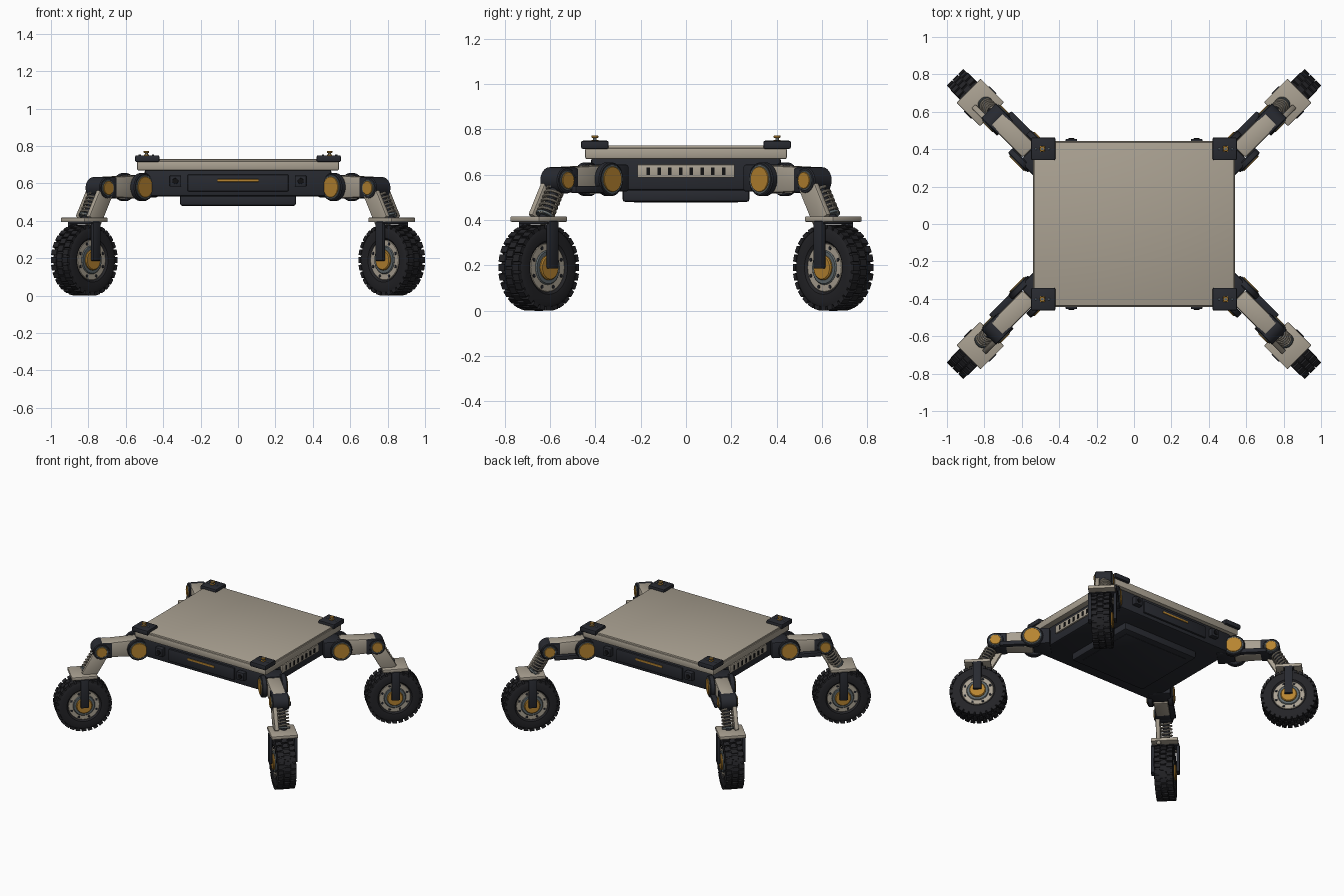
import bpy, bmesh, math
from mathutils import Matrix, Vector

if "Cube" in bpy.data.objects:
    bpy.data.objects.remove(bpy.data.objects["Cube"])

I = Matrix.Identity(4)
T = Matrix.Translation


def material(name, r, g, b):
    m = bpy.data.materials.new(name)
    m.diffuse_color = (r, g, b, 1)
    m.use_nodes = True
    m.node_tree.nodes["Principled BSDF"].inputs["Base Color"].default_value = m.diffuse_color
    return m


TAN = material("warm_grey", 0.40, 0.355, 0.285)
DARK = material("charcoal", 0.021, 0.023, 0.030)
TYRE = material("rubber", 0.017, 0.017, 0.020)
GOLD = material("gold", 0.47, 0.23, 0.03)
STEEL = material("blue_steel", 0.11, 0.135, 0.145)
BLACK = material("black", 0.006, 0.006, 0.007)


def finish(bm, name, mat, M):
    bmesh.ops.recalc_face_normals(bm, faces=bm.faces[:])
    me = bpy.data.meshes.new(name)
    bm.to_mesh(me)
    bm.free()
    me.materials.append(mat)
    ob = bpy.data.objects.new(name, me)
    ob.matrix_world = M
    bpy.context.collection.objects.link(ob)
    return ob


def box(name, loc, size, mat, bevel=0.006, M=I, tilt=0.0, taper=1.0):
    """Bevelled box; taper scales the height at its +x end."""
    bm = bmesh.new()
    bmesh.ops.create_cube(bm, size=1)
    for v in bm.verts:
        k = taper if v.co.x > 0 else 1
        v.co = Vector((v.co.x * size[0], v.co.y * size[1], v.co.z * size[2] * k))
    if bevel:
        bmesh.ops.bevel(bm, geom=bm.edges[:], offset=bevel, segments=2,
                        profile=0.5, affect='EDGES')
    return finish(bm, name, mat, M @ T(loc) @ Matrix.Rotation(tilt, 4, 'Y'))


def lathe(name, profile, mat, M=I, loc=(0, 0, 0), steps=40):
    """Spin (radius, y) points about the local y axis."""
    bm = bmesh.new()
    vs = [bm.verts.new((r, y, 0)) for r, y in profile]
    es = [bm.edges.new(p) for p in zip(vs, vs[1:])]
    bmesh.ops.spin(bm, geom=vs + es, axis=(0, 1, 0), cent=(0, 0, 0),
                   angle=2 * math.pi, steps=steps)
    bmesh.ops.remove_doubles(bm, verts=bm.verts[:], dist=1e-5)
    return finish(bm, name, mat, M @ T(loc))


def drum(name, loc, r, depth, mat, M=I, b=0.005, steps=32):
    h = depth / 2
    return lathe(name, [(0, -h), (r - b, -h), (r, -h + b), (r, h - b), (r - b, h), (0, h)],
                 mat, M, loc, steps)


def coil(name, r, wire, length, turns, mat, M):
    cu = bpy.data.curves.new(name, 'CURVE')
    cu.dimensions = '3D'
    cu.bevel_depth = wire
    cu.bevel_resolution = 2
    sp = cu.splines.new('POLY')
    n = turns * 18
    sp.points.add(n)
    for i, p in enumerate(sp.points):
        a = i / 18 * 2 * math.pi
        p.co = (r * math.cos(a), r * math.sin(a), (i / n - 0.5) * length, 1)
    tmp = bpy.data.objects.new(name, cu)
    bpy.context.collection.objects.link(tmp)
    bpy.context.view_layer.update()
    me = bpy.data.meshes.new_from_object(
        tmp.evaluated_get(bpy.context.evaluated_depsgraph_get()))
    bpy.data.objects.remove(tmp)
    me.materials.clear()
    me.materials.append(mat)
    ob = bpy.data.objects.new(name, me)
    ob.matrix_world = M
    bpy.context.collection.objects.link(ob)


# ---- chassis ----
box("body", (0, 0, 0.603), (1.0, 0.84, 0.146), DARK, 0.015)
box("deck", (0, 0, 0.694), (1.08, 0.89, 0.05), TAN, 0.008)
box("deck_top", (0, 0, 0.716), (1.065, 0.875, 0.028), TAN, 0.006)
box("belly_tray", (0, 0, 0.51), (0.62, 0.56, 0.06), DARK, 0.012)
box("belly_cover", (0, 0, 0.482), (0.52, 0.46, 0.008), DARK, 0.002)
for s in (-1, 1):
    # front and back panels with light bar and sensors
    box("end_panel", (0, s * 0.423, 0.602), (0.54, 0.02, 0.09), DARK, 0.006)
    box("light_bar", (0, s * 0.434, 0.615), (0.22, 0.008, 0.014), GOLD, 0.002)
    for x in (-0.335, 0.335):
        box("sensor", (x, s * 0.435, 0.612), (0.062, 0.04, 0.06), DARK, 0.006)
        drum("sensor_lens", (x, s * 0.456, 0.612), 0.016, 0.006, BLACK, b=0.001, steps=16)
    # side vents
    box("vent_panel", (s * 0.503, 0, 0.616), (0.016, 0.43, 0.058), TAN, 0.004)
    for i in range(8):
        box("vent_slot", (s * 0.511, (i - 3.5) * 0.0475, 0.615),
            (0.006, 0.016, 0.032), BLACK, 0)
    # corner caps with locking pins
    for t in (-1, 1):
        box("corner_cap", (s * 0.485, t * 0.402, 0.732), (0.13, 0.122, 0.036), DARK, 0.008)
        box("cap_plate", (s * 0.49, t * 0.402, 0.751), (0.026, 0.03, 0.006), GOLD, 0.001)
        P = T((s * 0.49, t * 0.402, 0)) @ Matrix.Rotation(math.pi / 2, 4, 'X')
        drum("cap_pin", (0, 0.758, 0), 0.008, 0.03, STEEL, P, 0.001, 16)
        drum("pin_head", (0, 0.768, 0), 0.015, 0.01, GOLD, P, 0.002, 16)
        for o in (-0.035, 0.035):
            drum("cap_bolt", (o, 0.751, 0), 0.006, 0.005, STEEL, P, 0.001, 10)

HIP, KNEE = -0.37, -0.12      # joint positions along the leg, from the wheel
LEAN = -0.52


def tyre_lugs(M, R):
    """Three staggered rows of blocks around the tyre."""
    bm = bmesh.new()
    n = 28
    for i in range(n):
        for row in (-1, 0, 1):
            a = 2 * math.pi * (i + (0.5 if row == 0 else 0)) / n
            m = Matrix.Rotation(a, 4, 'Y') @ T((R - 0.009, row * 0.043, 0)) \
                @ Matrix.Diagonal((0.018, 0.039, 0.03, 1))
            bmesh.ops.create_cube(bm, size=1, matrix=m)
    finish(bm, "tyre_lugs", TYRE, M)


def wheel(M):
    lathe("tyre", [(0.105, -0.05), (0.118, -0.062), (0.155, -0.066), (0.172, -0.06),
                   (0.181, -0.045), (0.181, 0.045), (0.172, 0.06), (0.155, 0.066),
                   (0.118, 0.062), (0.105, 0.05), (0.105, -0.05)], TYRE, M, steps=56)
    tyre_lugs(M, 0.19)
    drum("rim", (0, 0, 0), 0.11, 0.11, TAN, M)
    drum("rim_ring", (0, 0, 0), 0.076, 0.122, STEEL, M)
    drum("hub", (0, 0, 0), 0.055, 0.146, GOLD, M)
    for i in range(8):
        a = (i + 0.5) * math.pi / 4
        drum("wheel_bolts", (0.092 * math.cos(a), 0, 0.092 * math.sin(a)),
             0.008, 0.118, DARK, M, 0.001, 10)


def leg(sx, sy):
    # local x points outward along the leg; f puts the strut side outward or inward
    f = sx
    M = T((sx * 0.822, sy * 0.65, 0)) @ Matrix.Rotation(
        math.atan2(sy, sx), 4, 'Z')
    # hip and upper link
    box("hip_mount", (HIP - 0.06, 0, 0.585), (0.12, 0.15, 0.12), DARK, 0.01, M)
    box("upper_link", ((HIP + KNEE) / 2, 0, 0.58), (0.25, 0.098, 0.125), TAN, 0.012, M,
        taper=0.85)
    for s in (-1, 1):
        drum("hip_cheek", (HIP, s * 0.068, 0.58), 0.075, 0.036, DARK, M)
        drum("hip_ring", (HIP, s * 0.086, 0.58), 0.064, 0.006, STEEL, M, 0.001)
        drum("hip_disc", (HIP, s * 0.088, 0.58), 0.056, 0.012, GOLD, M, 0.002)
        drum("knee_disc", (KNEE, s * 0.061, 0.575), 0.037, 0.012, GOLD, M, 0.002)
        drum("knee_ring", (KNEE, s * 0.058, 0.575), 0.044, 0.008, STEEL, M, 0.001)
        box("fork_arm", (0, s * 0.086, 0.29), (0.056, 0.022, 0.21), DARK, 0.005, M)
    box("link_actuator", (-0.26, f * 0.066, 0.535), (0.22, 0.036, 0.032), DARK, 0.006, M)
    # knee
    drum("knee", (KNEE, 0, 0.575), 0.058, 0.114, DARK, M)
    box("knee_collar", (KNEE - 0.04, 0, 0.577), (0.07, 0.11, 0.112), DARK, 0.01, M)
    # lower leg plate and spring strut
    box("lower_leg", (-0.078, -f * 0.04, 0.485), (0.1, 0.03, 0.2), TAN, 0.008, M, LEAN)
    S = M @ T((-0.058, f * 0.012, 0.475)) @ Matrix.Rotation(LEAN, 4, 'Y')
    R = S @ Matrix.Rotation(math.pi / 2, 4, 'X')
    drum("strut", (0, 0, 0), 0.022, 0.18, DARK, R, 0.002, 20)
    drum("spring_seat", (0, -0.062, 0), 0.042, 0.014, STEEL, R, 0.002, 24)
    coil("spring", 0.036, 0.0065, 0.13, 6, TAN, S)
    # fork and wheel
    box("fork_plate", (0, 0, 0.404), (0.178, 0.182, 0.024), TAN, 0.005, M)
    box("fork_bridge", (0, 0, 0.389), (0.07, 0.18, 0.012), DARK, 0.002, M)
    wheel(M @ T((0, 0, 0.19)))


for sx in (-1, 1):
    for sy in (-1, 1):
        leg(sx, sy)

# ---- smooth shading with crisp edges ----
meshes = [o for o in bpy.data.objects if o.type == 'MESH']
for o in meshes:
    o.select_set(True)
bpy.context.view_layer.objects.active = meshes[0]
bpy.ops.object.shade_smooth_by_angle(angle=math.radians(35))
